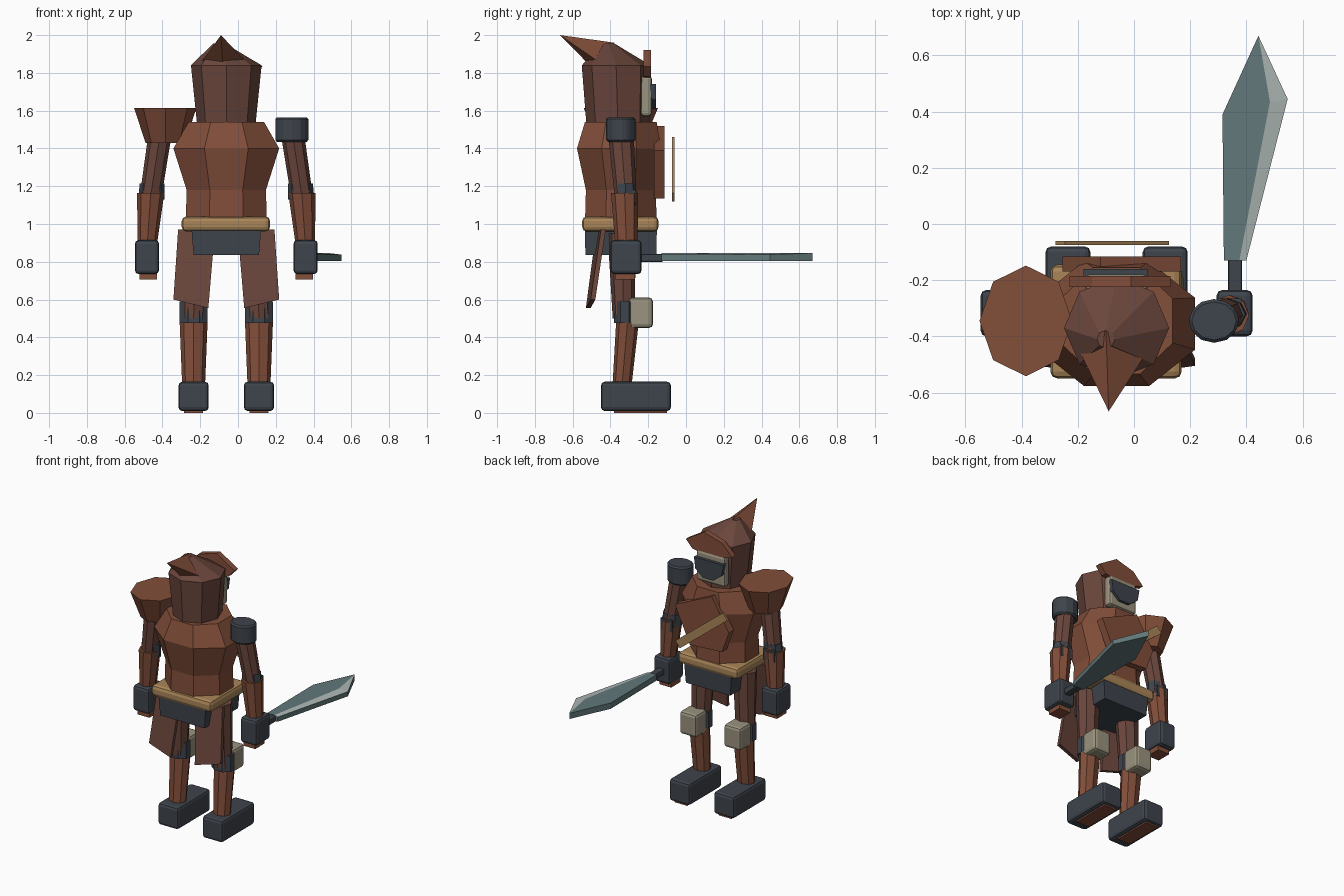
import bpy
import bmesh
from math import cos, sin, pi
from mathutils import Vector

if "Cube" in bpy.data.objects:
    bpy.data.objects.remove(bpy.data.objects["Cube"], do_unlink=True)


def material(name, rgb):
    lin = [((c / 255 + 0.055) / 1.055) ** 2.4 for c in rgb] + [1.0]
    m = bpy.data.materials.new(name)
    m.use_nodes = True
    m.diffuse_color = lin
    m.node_tree.nodes["Principled BSDF"].inputs["Base Color"].default_value = lin
    return m


LEATHER = material("leather brown", (130, 78, 58))
CLOTH = material("dark brown cloth", (106, 70, 60))
DARK = material("charcoal", (62, 68, 76))
GOLD = material("tan strap", (170, 134, 88))
BONE = material("bone", (154, 147, 126))
STEEL = material("teal steel", (98, 120, 122))
EDGE = material("pale edge", (172, 182, 180))
MID = -0.062          # body centre line


def finish(name, bm, mat, bevel=0.0):
    bmesh.ops.recalc_face_normals(bm, faces=bm.faces[:])
    mesh = bpy.data.meshes.new(name)
    bm.to_mesh(mesh)
    bm.free()
    mesh.materials.append(mat)
    ob = bpy.data.objects.new(name, mesh)
    bpy.context.collection.objects.link(ob)
    if bevel:
        mod = ob.modifiers.new("bevel", "BEVEL")
        mod.width = bevel
        mod.segments = 2
    return ob


def box(name, x, y, z, mat, bevel=0.0):
    """Box from (min, max) ranges."""
    bm = bmesh.new()
    for v in bmesh.ops.create_cube(bm, size=1)["verts"]:
        v.co = [(r[0] + r[1]) / 2 + c * (r[1] - r[0]) for r, c in zip((x, y, z), v.co)]
    return finish(name, bm, mat, bevel)


def loft(name, rings, mat, sides=8, turn=0.0):
    """Stack of elliptical rings: (x, y, z, radius x, radius y)."""
    bm = bmesh.new()
    loops = []
    for x, y, z, rx, ry in rings:
        angles = [2 * pi * (i + turn) / sides for i in range(sides)]
        loops.append([bm.verts.new((x + rx * cos(a), y + ry * sin(a), z)) for a in angles])
    for a, b in zip(loops, loops[1:]):
        for i in range(sides):
            j = (i + 1) % sides
            bm.faces.new((a[i], a[j], b[j], b[i]))
    bm.faces.new(loops[0])
    bm.faces.new(loops[-1])
    return finish(name, bm, mat)


def plate(name, points, y0, y1, mat):
    """Upright plate with an (x, z) outline."""
    bm = bmesh.new()
    face = bm.faces.new([bm.verts.new((x, y0, z)) for x, z in points])
    out = bmesh.ops.extrude_face_region(bm, geom=[face])["geom"]
    for v in out:
        if isinstance(v, bmesh.types.BMVert):
            v.co.y = y1
    return finish(name, bm, mat)


# Torso, belt and hips
f = 1.082             # flat-to-corner ratio of an octagon
loft("torso", [(MID, -0.345, 1.0, 0.215 * f, 0.19 * f),
               (MID, -0.345, 1.18, 0.21 * f, 0.185 * f),
               (MID, -0.355, 1.40, 0.28 * f, 0.222 * f),
               (MID, -0.345, 1.54, 0.2 * f, 0.19 * f)], LEATHER, turn=0.5)
box("belt", (-0.298, 0.17), (-0.55, -0.145), (0.96, 1.04), GOLD, 0.025)
loft("hips", [(MID, -0.345, 0.835, 0.245, 0.265),
              (MID, -0.345, 0.97, 0.26, 0.27)], DARK, sides=4, turn=0.5)
plate("chest_plate", [(0.168, 1.39), (-0.12, 1.52), (-0.255, 1.3),
                      (-0.2, 1.15), (0.05, 1.135)], -0.17, -0.115, LEATHER)
plate("chest_strap", [(0.125, 1.165), (0.09, 1.12), (-0.28, 1.415), (-0.245, 1.46)],
      -0.074, -0.06, GOLD)

# Hood, peak and face
loft("hood", [(MID, -0.36, 1.5, 0.152, 0.165), (MID, -0.37, 1.84, 0.187, 0.182),
              (-0.1, -0.41, 1.955, 0.032, 0.032)], CLOTH)
bm = bmesh.new()
tip = bm.verts.new((-0.09, -0.667, 2.0))
base = [bm.verts.new(p) for p in ((-0.1, -0.38, 1.96), (0.05, -0.45, 1.85),
                                  (-0.08, -0.5, 1.83), (-0.2, -0.44, 1.85))]
for i in range(4):
    bm.faces.new((tip, base[i], base[(i + 1) % 4]))
bm.faces.new(base)
finish("hood_peak", bm, LEATHER)
plate("hood_brim", [(-0.23, 1.8), (-0.15, 1.88), (-0.01, 1.92), (0.13, 1.835),
                    (0.08, 1.78), (-0.1, 1.755)], -0.225, -0.185, LEATHER)
box("face", (-0.175, 0.05), (-0.24, -0.18), (1.57, 1.785), BONE, 0.018)
plate("mask", [(0.05, 1.74), (-0.18, 1.74), (-0.165, 1.66), (-0.1, 1.61),
               (-0.02, 1.61), (0.04, 1.66)], -0.19, -0.16, DARK)

for side, label in ((1, "left"), (-1, "right")):
    def X(d):
        return MID + side * d

    def span(d, half):
        return (X(d) - half, X(d) + half)

    # Arms
    loft(label + "_upper_arm", [(X(0.4), -0.32, 1.15, 0.058, 0.058),
                                (X(0.35), -0.345, 1.48, 0.062, 0.068)], CLOTH)
    loft(label + "_elbow_band", [(X(0.397), -0.32, 1.13, 0.07, 0.055),
                                 (X(0.392), -0.32, 1.215, 0.066, 0.055)], DARK)
    box(label + "_elbow_guard", span(0.4, 0.045), (-0.3, -0.265), (1.1, 1.18), DARK)
    loft(label + "_forearm", [(X(0.42), -0.315, 0.87, 0.05, 0.058),
                              (X(0.4), -0.325, 1.165, 0.072, 0.072)], LEATHER)
    box(label + "_fingers", span(0.413, 0.046), (-0.375, -0.27), (0.705, 0.76), LEATHER)
    box(label + "_glove", span(0.42, 0.064), (-0.4, -0.235), (0.735, 0.915), DARK, 0.02)

    # Legs
    loft(label + "_thigh", [(X(0.173), -0.33, 0.5, 0.066, 0.058),
                            (X(0.16), -0.34, 0.95, 0.082, 0.075)], CLOTH)
    loft(label + "_knee_band", [(X(0.173), -0.325, 0.475, 0.08, 0.06),
                                (X(0.173), -0.325, 0.59, 0.08, 0.06)], DARK, turn=0.5)
    box(label + "_knee_pad", span(0.173, 0.066), (-0.305, -0.175), (0.45, 0.61), BONE, 0.02)
    loft(label + "_shin", [(X(0.173), -0.34, 0.13, 0.06, 0.05),
                           (X(0.173), -0.31, 0.48, 0.074, 0.06)], LEATHER)
    box(label + "_boot", span(0.173, 0.08), (-0.45, -0.08), (0.01, 0.165), DARK, 0.02)
    box(label + "_sole", span(0.173, 0.05), (-0.38, -0.1), (0.0, 0.03), LEATHER)

    # Coat tail, thin and hanging outwards
    bm = bmesh.new()
    rows = []
    for shift in (0.0, 0.025):
        rows.append([bm.verts.new(p) for p in (
            (X(0.06), -0.475 + shift, 0.97), (X(0.255), -0.45 + shift, 0.97),
            (X(0.28), -0.505 + shift, 0.6), (X(0.095), -0.53 + shift, 0.555))])
    bm.faces.new(rows[0])
    bm.faces.new(rows[1])
    for i in range(4):
        j = (i + 1) % 4
        bm.faces.new((rows[0][i], rows[0][j], rows[1][j], rows[1][i]))
    finish(label + "_coat_tail", bm, CLOTH)

# Uneven shoulder armour
loft("right_shoulder_pad", [(-0.385, -0.345, 1.43, 0.105, 0.12),
                            (-0.385, -0.345, 1.615, 0.165, 0.197)], LEATHER)
cap = loft("left_shoulder_cap", [(0.285, -0.345, 1.435, 0.09, 0.078),
                                 (0.285, -0.345, 1.565, 0.09, 0.078)], DARK, sides=12)
mod = cap.modifiers.new("bevel", "BEVEL")
mod.width = 0.01

# Sword: handle, flat blade and pale ground edge on the upper face
box("sword_handle", (0.335, 0.385), (-0.26, -0.12), (0.8, 0.84), DARK, 0.008)
outline = [(0.32, -0.13), (0.315, 0.39), (0.443, 0.67), (0.547, 0.445), (0.4, -0.13)]
bm = bmesh.new()
low = [bm.verts.new((x, y, 0.805)) for x, y in outline]
top = [bm.verts.new((x, y, 0.838 if i in (3, 4) else 0.846)) for i, (x, y) in enumerate(outline)]
ridge = [bm.verts.new((0.484, 0.435, 0.846)), bm.verts.new((0.375, -0.13, 0.846))]
bm.faces.new(low)
bm.faces.new((top[0], top[1], top[2], ridge[0], ridge[1]))
bm.faces.new((ridge[1], ridge[0], top[3], top[4]))
bm.faces.new((ridge[0], top[2], top[3]))
for i in range(4):
    bm.faces.new((low[i], low[i + 1], top[i + 1], top[i]))
bm.faces.new((low[4], low[0], top[0], ridge[1], top[4]))
blade = finish("sword_blade", bm, STEEL)
blade.data.materials.append(EDGE)
for p in blade.data.polygons:
    if p.normal.z > 0.5 and p.normal.z < 0.9995:
        p.material_index = 1
